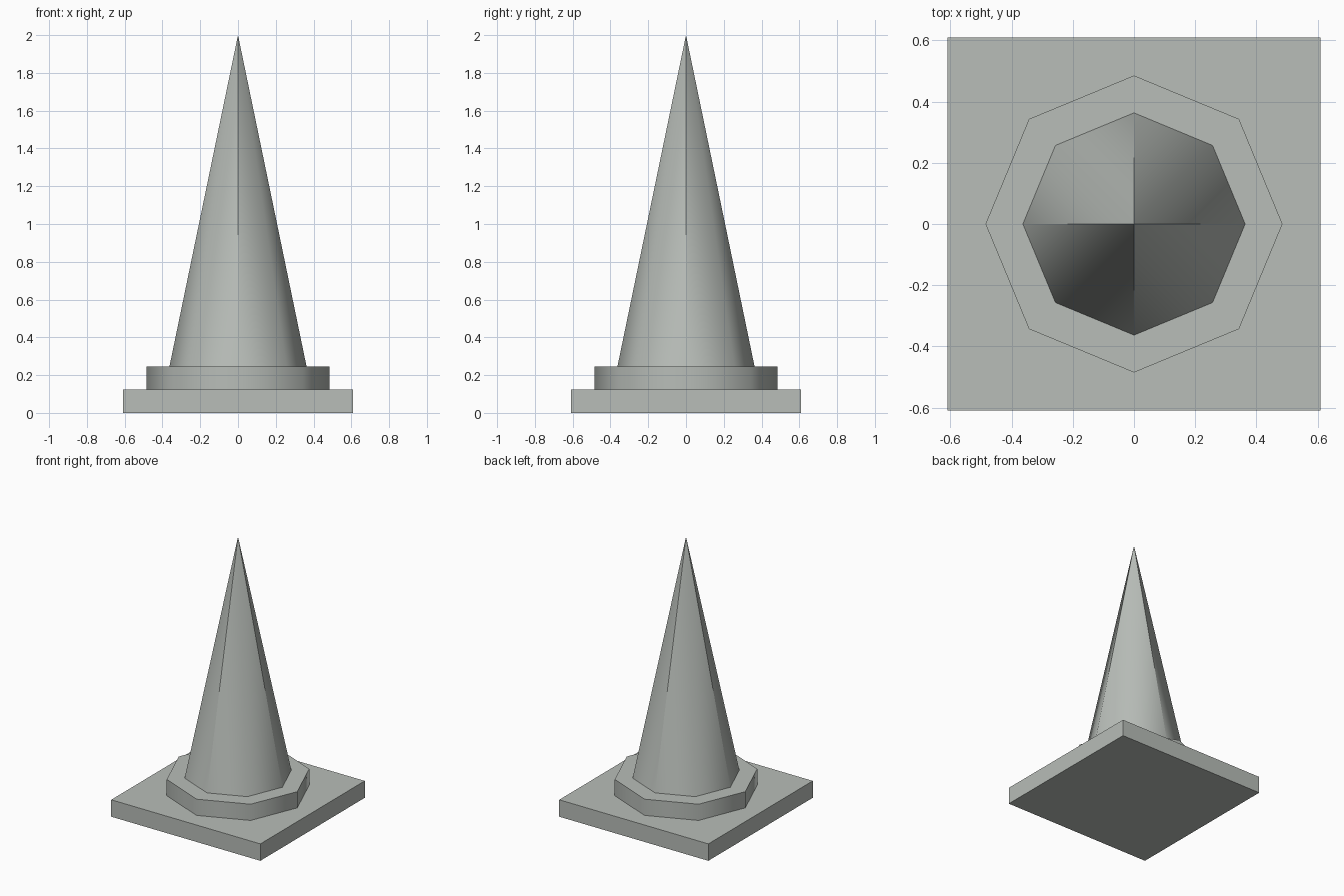
import bpy, bmesh, math

cube = bpy.data.objects.get("Cube")
if cube:
    bpy.data.objects.remove(cube, do_unlink=True)

# One plain grey for everything
stone = bpy.data.materials.new("light_grey")
stone.use_nodes = True
GREY = (0.48, 0.51, 0.48, 1)
stone.diffuse_color = GREY
stone.node_tree.nodes["Principled BSDF"].inputs["Base Color"].default_value = GREY

SIDES = 8
BASE_TOP, COLLAR_TOP, TIP = 0.125, 0.245, 2.0


def ring(bm, radius, z):
    """Octagon with corners on the axes."""
    angles = [math.tau * i / SIDES for i in range(SIDES)]
    return [bm.verts.new((radius * math.cos(a), radius * math.sin(a), z)) for a in angles]


def finish(bm, name):
    mesh = bpy.data.meshes.new(name)
    bm.normal_update()
    bm.to_mesh(mesh)
    bm.free()
    mesh.materials.append(stone)
    obj = bpy.data.objects.new(name, mesh)
    bpy.context.collection.objects.link(obj)
    return obj


# Square base slab
bm = bmesh.new()
bmesh.ops.create_cube(bm, size=1)
bmesh.ops.scale(bm, vec=(1.22, 1.22, BASE_TOP), verts=bm.verts)
bmesh.ops.translate(bm, vec=(0, 0, BASE_TOP / 2), verts=bm.verts)
finish(bm, "base_slab")

# Octagonal collar: smooth round the side, sharp at the rims
bm = bmesh.new()
low, high = ring(bm, 0.485, BASE_TOP), ring(bm, 0.485, COLLAR_TOP)
bm.faces.new(high)
bm.faces.new(low[::-1])
for i in range(SIDES):
    j = (i + 1) % SIDES
    bm.faces.new((low[i], low[j], high[j], high[i]))
collar = finish(bm, "collar")
bpy.ops.object.select_all(action='DESELECT')
collar.select_set(True)
bpy.context.view_layer.objects.active = collar
bpy.ops.object.shade_smooth_by_angle(angle=math.radians(60))

# Spire: each quarter has its own tip point, so it creases near the tip
# and blends smoothly round the foot
bm = bmesh.new()
foot = ring(bm, 0.363, COLLAR_TOP)
tips = [bm.verts.new((0, 0, TIP)) for _ in range(4)]
for i in range(SIDES):
    face = bm.faces.new((foot[i], foot[(i + 1) % SIDES], tips[i // 2]))
    face.smooth = True
finish(bm, "spire")
